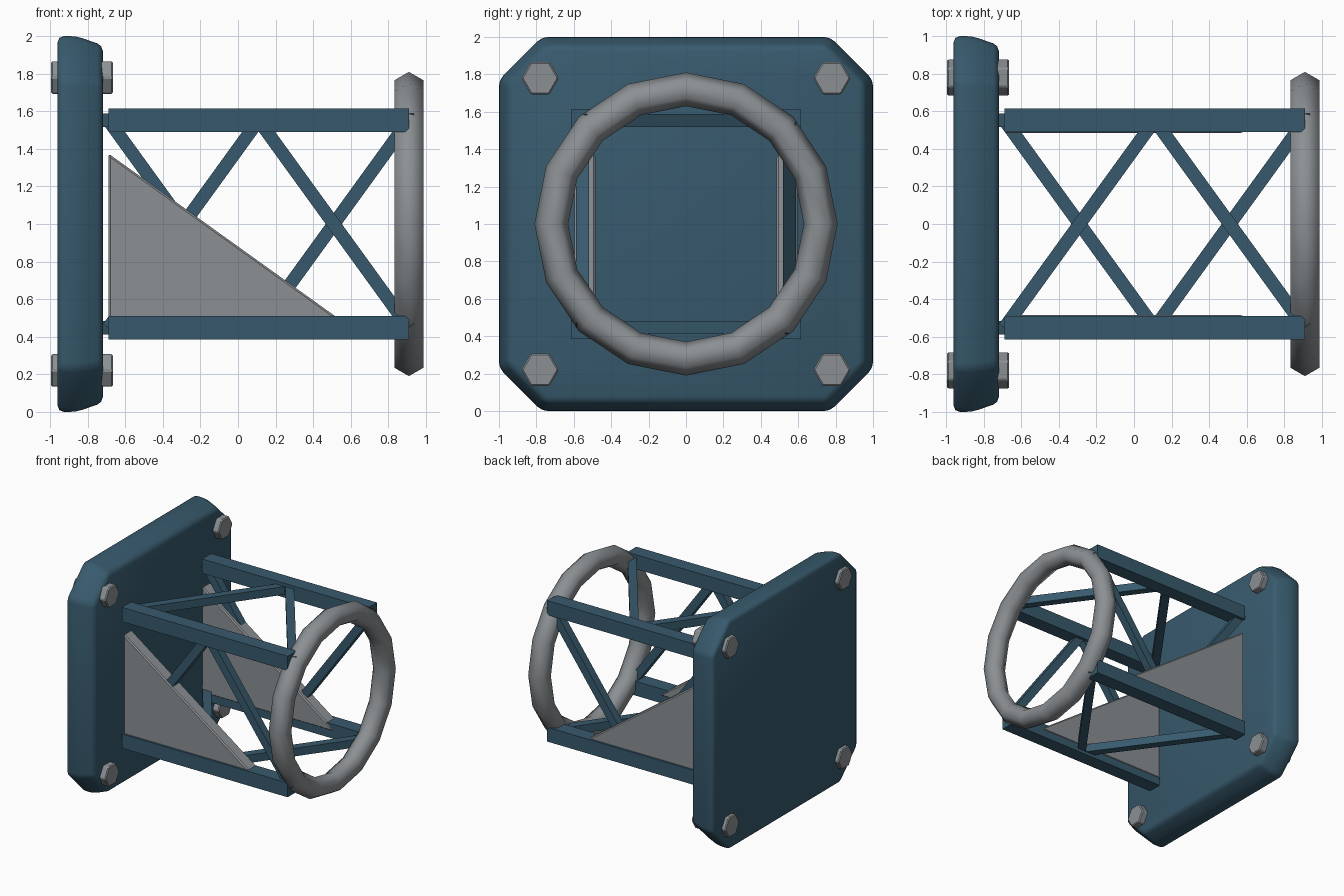
import bpy, bmesh, math
from mathutils import Vector

if "Cube" in bpy.data.objects:
    bpy.data.objects.remove(bpy.data.objects["Cube"])


def material(name, rgb):
    m = bpy.data.materials.new(name)
    m.diffuse_color = (*rgb, 1)
    m.use_nodes = True
    m.node_tree.nodes["Principled BSDF"].inputs["Base Color"].default_value = m.diffuse_color
    return m


BLUE = material("steel blue", (0.039, 0.102, 0.153))
GREY = material("bare metal grey", (0.26, 0.28, 0.295))


def loft(name, loops, mat):
    """Closed solid through a list of equal-length point loops."""
    bm = bmesh.new()
    rings = [[bm.verts.new(p) for p in loop] for loop in loops]
    n = len(rings[0])
    for a, b in zip(rings, rings[1:]):
        for i in range(n):
            j = (i + 1) % n
            bm.faces.new((a[i], a[j], b[j], b[i]))
    bm.faces.new(rings[0])
    bm.faces.new(rings[-1])
    bmesh.ops.recalc_face_normals(bm, faces=bm.faces)
    me = bpy.data.meshes.new(name)
    bm.to_mesh(me)
    bm.free()
    ob = bpy.data.objects.new(name, me)
    bpy.context.collection.objects.link(ob)
    me.materials.append(mat)
    return ob


def bevel(ob, width, segments, angle):
    mod = ob.modifiers.new("bevel", 'BEVEL')
    mod.width, mod.segments = width, segments
    mod.limit_method, mod.angle_limit = 'ANGLE', math.radians(angle)


def bar(name, a, b, size, mat):
    """Square bar between two points."""
    a, b = Vector(a), Vector(b)
    bpy.ops.mesh.primitive_cube_add(size=1, location=(a + b) / 2)
    ob = bpy.context.object
    ob.name = name
    ob.rotation_euler = (b - a).to_track_quat('X', 'Z').to_euler()
    ob.scale = ((b - a).length, size, size)
    ob.data.materials.append(mat)
    return ob


# Base plate: octagon with a tapered front rim and softened edges
def octagon(x, inset):
    h, c = 1 - inset, 0.77 - 0.414 * inset
    pts = [(c, h), (h, c), (h, -c), (c, -h), (-c, -h), (-h, -c), (-h, c), (-c, h)]
    return [(x, y, z + 1) for y, z in pts]


plate = loft("base_plate", [octagon(-0.96, 0), octagon(-0.86, 0), octagon(-0.72, 0.048)], BLUE)
bevel(plate, 0.03, 2, 15)
for p in plate.data.polygons:
    p.use_smooth = True

# Hex bolts through the plate corners
for sy in (-1, 1):
    for sz in (-1, 1):
        bpy.ops.mesh.primitive_cylinder_add(vertices=6, radius=0.1, depth=0.33,
                                            location=(-0.83, 0.78 * sy, 1 + 0.78 * sz),
                                            rotation=(0, math.pi / 2, 0))
        bolt = bpy.context.object
        bolt.name = "hex_bolt"
        bolt.data.materials.append(GREY)
        bevel(bolt, 0.008, 1, 30)

# Four long chords of the truss
W, X0, XM, X1 = 0.5525, -0.69, 0.11, 0.91
for sy in (-1, 1):
    for sz in (-1, 1):
        bar("chord", (X0, W * sy, 1 + W * sz), (X1, W * sy, 1 + W * sz), 0.125, BLUE)

# Zigzag braces, opposite faces run in opposite directions
for s in (-1, 1):
    side = [(X0, W * s, 1 + W * s), (XM, W * s, 1 - W * s), (X1, W * s, 1 + W * s)]
    flat = [(X0, -W * s, 1 + W * s), (XM, W * s, 1 + W * s), (X1, -W * s, 1 + W * s)]
    for name, path in (("side_brace", side), ("cross_brace", flat)):
        for a, b in zip(path, path[1:]):
            bar(name, a, b, 0.07, BLUE)

# Triangular gussets on both sides
tri = [(X0, 1.375), (X0, 0.45), (0.6, 0.45)]
for s in (-1, 1):
    g = loft("gusset", [[(x, y * s, z) for x, z in tri] for y in (0.485, 0.597)], GREY)
    bevel(g, 0.01, 1, 30)

# End ring
bpy.ops.mesh.primitive_torus_add(major_segments=16, minor_segments=6, major_radius=0.72,
                                 minor_radius=0.09, location=(X1, 0, 1),
                                 rotation=(0, math.pi / 2, 0))
ring = bpy.context.object
ring.name = "end_ring"
ring.data.materials.append(GREY)
for p in ring.data.polygons:
    p.use_smooth = True
